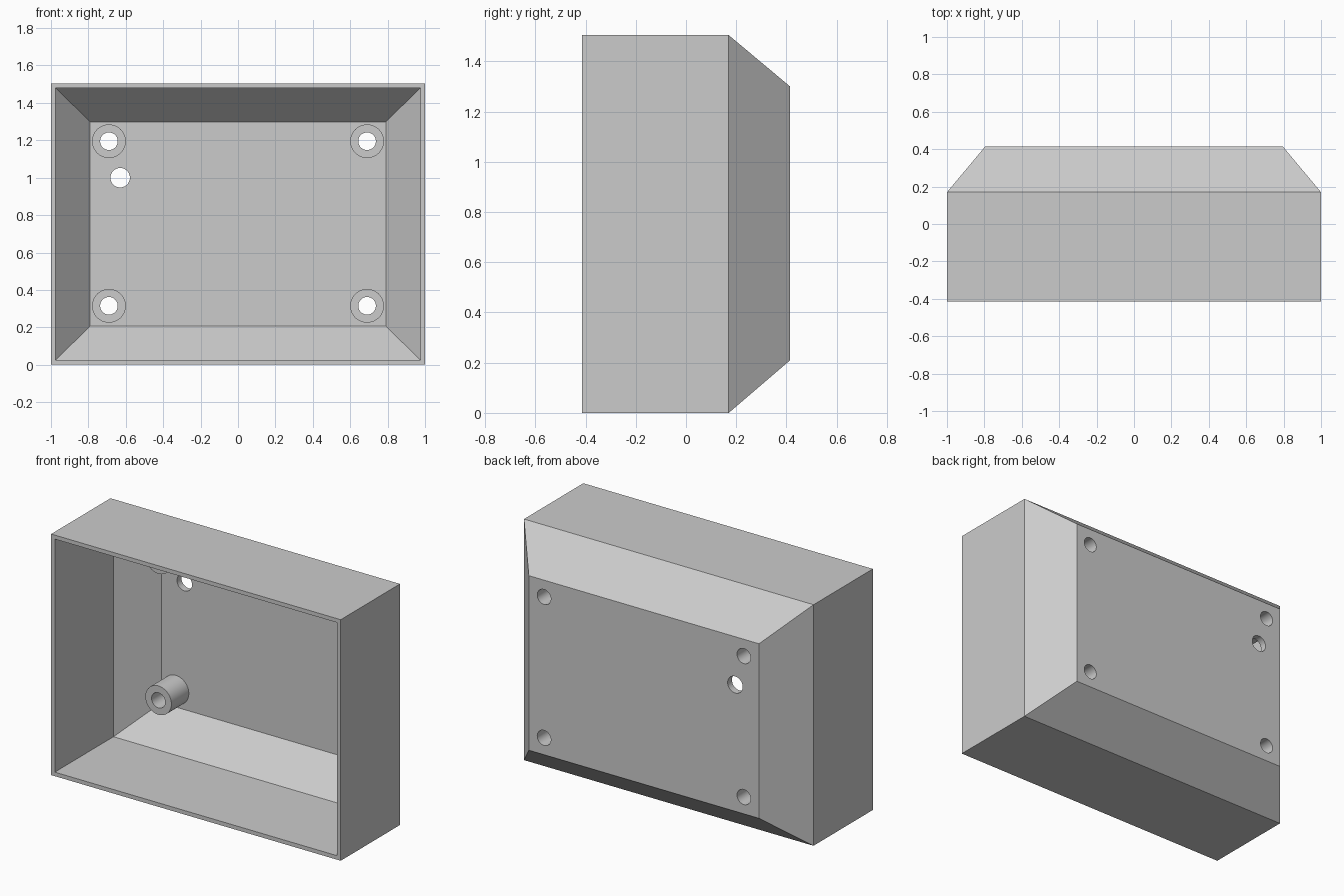
import bpy, bmesh, math
from mathutils import Matrix, Vector

cube = bpy.data.objects.get("Cube")
if cube:
    bpy.data.objects.remove(cube, do_unlink=True)

grey = bpy.data.materials.new("plain grey")
grey.use_nodes = True
colour = (0.6, 0.6, 0.6, 1)
grey.diffuse_color = colour
grey.node_tree.nodes["Principled BSDF"].inputs["Base Color"].default_value = colour

FRONT, BACK, FLOOR = -0.415, 0.415, 0.372
HOLE_R, BOSS_R, BOSS_FRONT = 0.047, 0.09, 0.20
SCREWS = [(x, z) for x in (-0.69, 0.69) for z in (0.315, 1.195)]


def add_object(name, bm):
    bmesh.ops.recalc_face_normals(bm, faces=bm.faces)
    mesh = bpy.data.meshes.new(name)
    bm.to_mesh(mesh)
    bm.free()
    mesh.materials.append(grey)
    obj = bpy.data.objects.new(name, mesh)
    bpy.context.collection.objects.link(obj)
    return obj


def activate(obj):
    bpy.ops.object.select_all(action='DESELECT')
    obj.select_set(True)
    bpy.context.view_layer.objects.active = obj


def rect(bm, half, low, high, y):
    return [bm.verts.new((x, y, z)) for x, z in
            ((-half, low), (half, low), (half, high), (-half, high))]


def ring(bm, x, z, radius, y, sides=48):
    turn = math.tau / sides
    return [bm.verts.new((x + radius * math.cos(i * turn), y,
                          z + radius * math.sin(i * turn))) for i in range(sides)]


def bridge(bm, a, b):
    for i in range(len(a)):
        j = (i + 1) % len(a)
        bm.faces.new((a[i], a[j], b[j], b[i]))


# Hollow case: outside skin, front rim and inside skin
bm = bmesh.new()
loops = [rect(bm, 0.795, 0.21, 1.30, BACK),
         rect(bm, 1.0, 0.0, 1.505, 0.17),
         rect(bm, 1.0, 0.0, 1.505, FRONT),
         rect(bm, 0.975, 0.025, 1.48, FRONT),
         rect(bm, 0.975, 0.025, 1.48, 0.164),
         rect(bm, 0.79, 0.207, 1.298, FLOOR)]
for a, b in zip(loops, loops[1:]):
    bridge(bm, a, b)
bm.faces.new(loops[0])
bm.faces.new(loops[-1])
case = add_object("case_shell", bm)

# Screw holes and cable hole cut through the back panel
bm = bmesh.new()
for x, z, r in [(x, z, HOLE_R) for x, z in SCREWS] + [(-0.63, 1.0, 0.052)]:
    ends = [ring(bm, x, z, r, y) for y in (0.3, 0.5)]
    bridge(bm, *ends)
    for end in ends:
        bm.faces.new(end)
cutter = add_object("hole_cutter", bm)
cutter.hide_render = True
cut = case.modifiers.new("holes", 'BOOLEAN')
cut.operation = 'DIFFERENCE'
cut.solver = 'EXACT'
cut.object = cutter
activate(case)
bpy.ops.object.modifier_apply(modifier=cut.name)
bpy.data.objects.remove(cutter, do_unlink=True)
bpy.ops.object.shade_smooth_by_angle(angle=math.radians(25))

# Tubular screw bosses standing on the inside of the back panel
for x, z in SCREWS:
    bm = bmesh.new()
    tube = [ring(bm, x, z, r, y) for r, y in
            ((HOLE_R, FLOOR), (HOLE_R, BOSS_FRONT), (BOSS_R, BOSS_FRONT), (BOSS_R, FLOOR))]
    for i in range(4):
        bridge(bm, tube[i], tube[(i + 1) % 4])
    side = "left" if x > 0 else "right"
    level = "upper" if z > 0.7 else "lower"
    activate(add_object(f"screw_boss_{level}_{side}", bm))
    bpy.ops.object.shade_smooth_by_angle(angle=math.radians(25))
